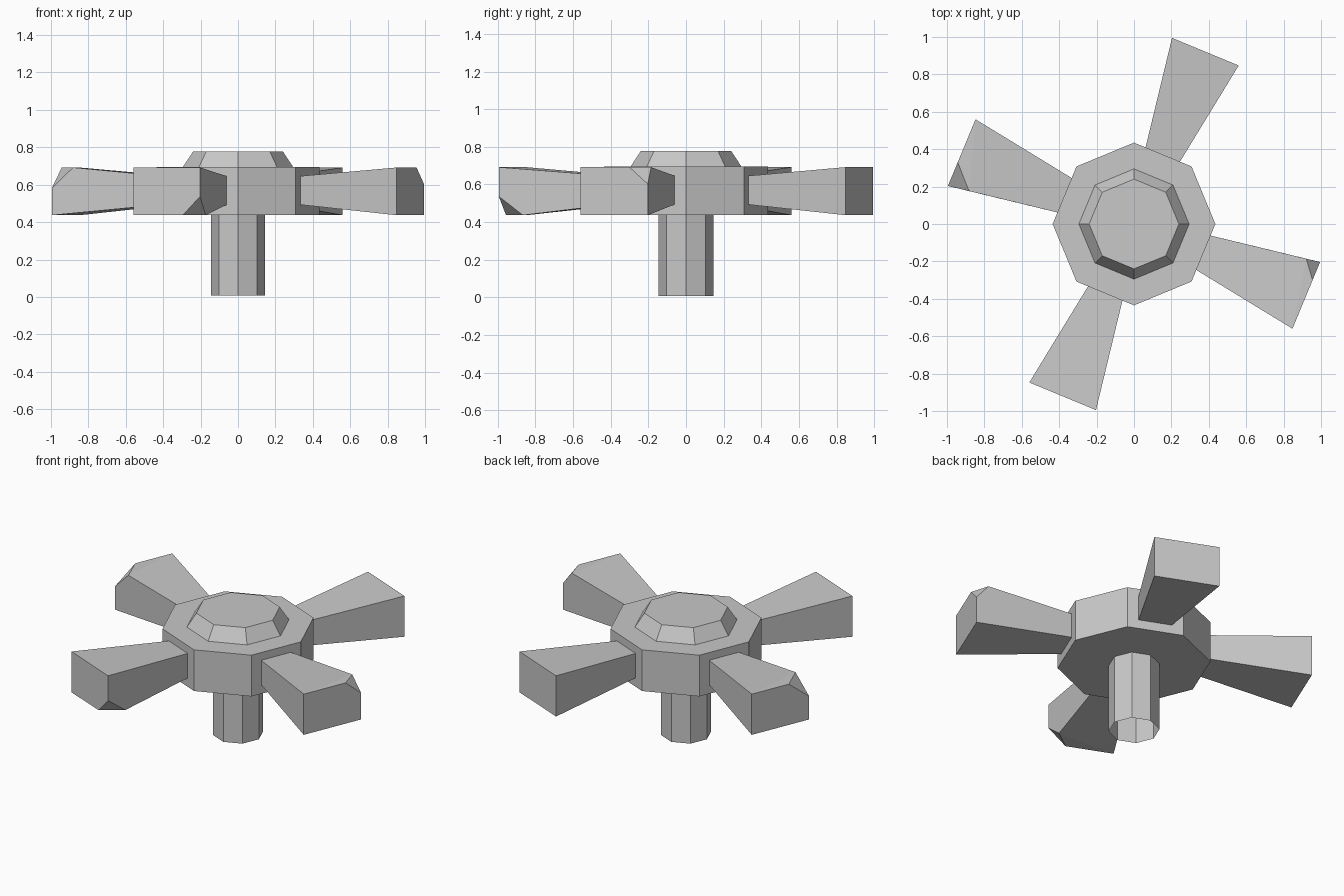
import bpy, bmesh, math
from mathutils import Matrix

cube = bpy.data.objects.get("Cube")
if cube:
    bpy.data.objects.remove(cube, do_unlink=True)

grey = bpy.data.materials.new("plain_grey")
grey.use_nodes = True
colour = (0.58, 0.58, 0.58, 1)
grey.diffuse_color = colour
grey.node_tree.nodes["Principled BSDF"].inputs["Base Color"].default_value = colour


def finish(name, bm):
    bmesh.ops.recalc_face_normals(bm, faces=bm.faces)
    mesh = bpy.data.meshes.new(name)
    bm.to_mesh(mesh)
    bm.free()
    mesh.materials.append(grey)
    obj = bpy.data.objects.new(name, mesh)
    bpy.context.collection.objects.link(obj)
    return obj


def octagon_solid(name, rings, cap_bottom=True, cap_top=True):
    """Stack octagonal rings given as (radius, height)."""
    bm = bmesh.new()
    loops = []
    for radius, z in rings:
        loops.append([bm.verts.new((radius * math.cos(i * math.pi / 4),
                                    radius * math.sin(i * math.pi / 4), z))
                      for i in range(8)])
    for low, high in zip(loops, loops[1:]):
        for i in range(8):
            j = (i + 1) % 8
            bm.faces.new((low[i], low[j], high[j], high[i]))
    if cap_bottom:
        bm.faces.new(loops[0][::-1])
    if cap_top:
        bm.faces.new(loops[-1])
    return finish(name, bm)


def arm(name, degrees, chip=None, chip_top=True):
    """Flared spoke; chip = (along, across, down) cuts one outer corner."""
    bm = bmesh.new()
    for side in (-1, 1):
        for top in (False, True):
            bm.verts.new((0.36, side * 0.093, 0.643 if top else 0.497))
            u, v, z = 0.997, side * 0.193, 0.692 if top else 0.437
            if chip and side == 1 and top == chip_top:
                du, dv, dz = chip
                bm.verts.new((u - du, v - du * 0.16, z))
                bm.verts.new((u, v - dv, z))
                bm.verts.new((u, v, z - dz if top else z + dz))
            else:
                bm.verts.new((u, v, z))
    bmesh.ops.convex_hull(bm, input=bm.verts)
    bmesh.ops.dissolve_limit(bm, angle_limit=math.radians(2),
                             verts=bm.verts, edges=bm.edges)
    bm.transform(Matrix.Rotation(math.radians(degrees), 4, 'Z'))
    return finish(name, bm)


# Hub, raised cap and open-ended stem
octagon_solid("hub", [(0.435, 0.437), (0.435, 0.695)])
octagon_solid("cap", [(0.298, 0.69), (0.24, 0.778)], cap_bottom=False)
octagon_solid("stem", [(0.145, 0.008), (0.145, 0.44)], cap_bottom=False, cap_top=False)

# Four spokes, three with a chipped corner
arm("back_arm", 67.5)
arm("right_arm", 157.5, (0.115, 0.137, 0.11))
arm("front_arm", 247.5, (0.13, 0.1, 0.1), chip_top=False)
arm("left_arm", 337.5, (0.075, 0.105, 0.09))
